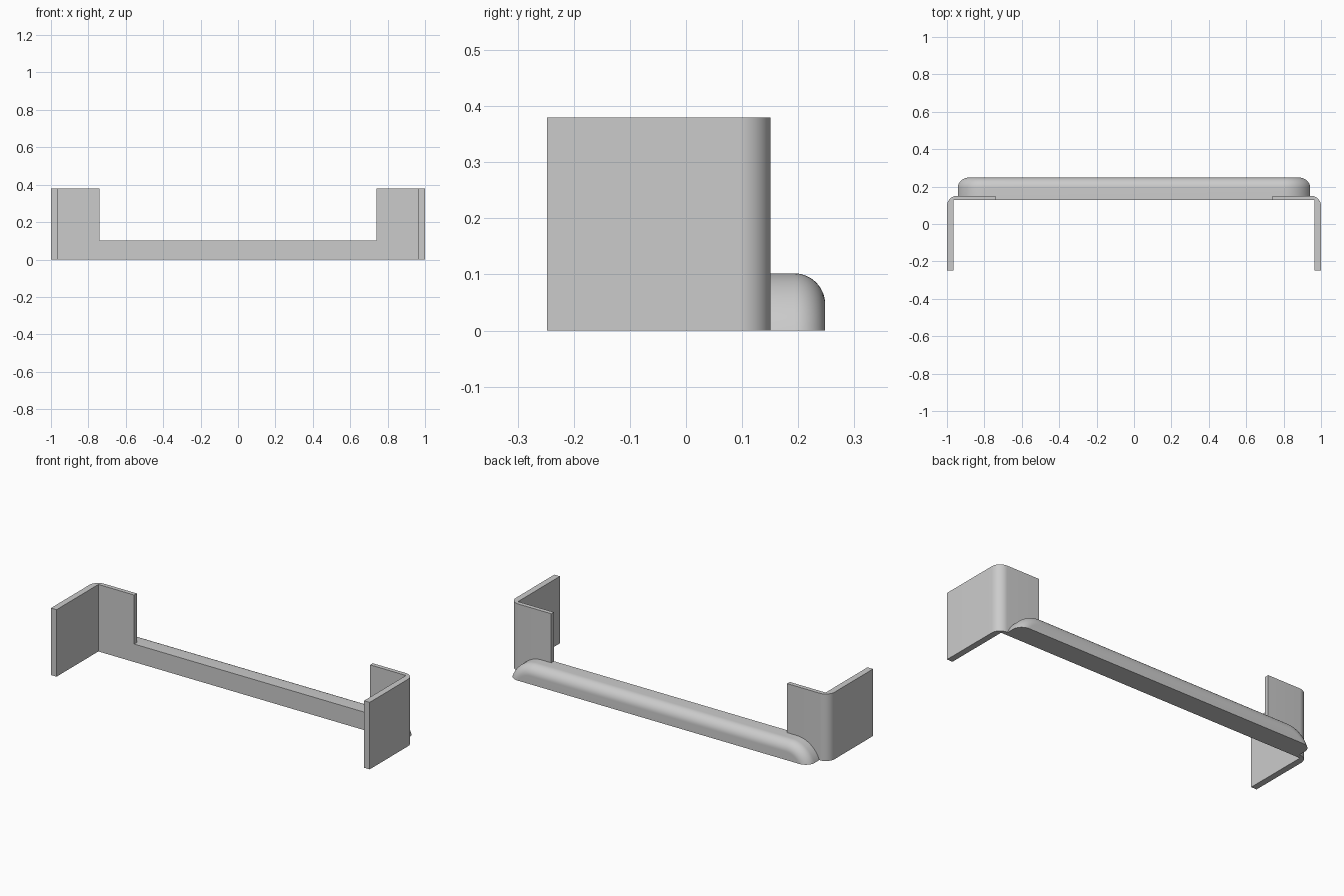
import bpy, bmesh, math

if "Cube" in bpy.data.objects:
    bpy.data.objects.remove(bpy.data.objects["Cube"])

grey = bpy.data.materials.new("plain_grey")
grey.diffuse_color = (0.6, 0.6, 0.6, 1)
grey.use_nodes = True
grey.node_tree.nodes["Principled BSDF"].inputs["Base Color"].default_value = grey.diffuse_color


def loft(name, rings):
    """Skin closed rings of equal length and cap both ends."""
    bm = bmesh.new()
    loops = [[bm.verts.new(p) for p in ring] for ring in rings]
    for a, b in zip(loops, loops[1:]):
        for i in range(len(a)):
            j = (i + 1) % len(a)
            bm.faces.new((a[i], a[j], b[j], b[i]))
    bm.faces.new(loops[0])
    bm.faces.new(loops[-1])
    bmesh.ops.recalc_face_normals(bm, faces=bm.faces)
    mesh = bpy.data.meshes.new(name)
    bm.to_mesh(mesh)
    bm.free()
    mesh.materials.append(grey)
    obj = bpy.data.objects.new(name, mesh)
    bpy.context.collection.objects.link(obj)
    bpy.ops.object.select_all(action='DESELECT')
    obj.select_set(True)
    bpy.context.view_layer.objects.active = obj
    bpy.ops.object.shade_smooth_by_angle(angle=math.radians(30))
    return obj


# Corner brackets: angle profile with a rounded outer corner
BACK, FRONT, PLATE, RAD = 0.151, -0.248, 0.127, 0.055
for side, label in ((-1, "left"), (1, "right")):
    profile = [(0.74, PLATE), (0.965, PLATE), (0.965, FRONT), (1.0, FRONT)]
    for i in range(13):
        a = math.pi / 2 * i / 12
        profile.append((1 - RAD + RAD * math.cos(a), BACK - RAD + RAD * math.sin(a)))
    profile.append((0.74, BACK))
    loft(label + "_bracket", [[(side * x, y, z) for x, y in profile] for z in (0, 0.38)])

# Cross bar: ends curve down to the floor, back top edge rounded over
HEIGHT, END_X, END_R, EDGE, BAR_BACK = 0.102, 0.80, 0.15, 0.055, 0.248


def bar_ring(y, inset):
    r, cz = END_R - inset, HEIGHT - END_R
    last = math.acos(-cz / r)  # angle at which the end arc meets the floor
    half = []
    for i in range(21):
        a = last * i / 20
        half.append((END_X + r * math.sin(a), y, cz + r * math.cos(a)))
    return [(-x, y, z) for x, y, z in reversed(half)] + half


rings = [bar_ring(PLATE, 0)]
for i in range(13):
    a = math.pi / 2 * i / 12
    rings.append(bar_ring(BAR_BACK - EDGE + EDGE * math.sin(a), EDGE * (1 - math.cos(a))))
loft("cross_bar", rings)
